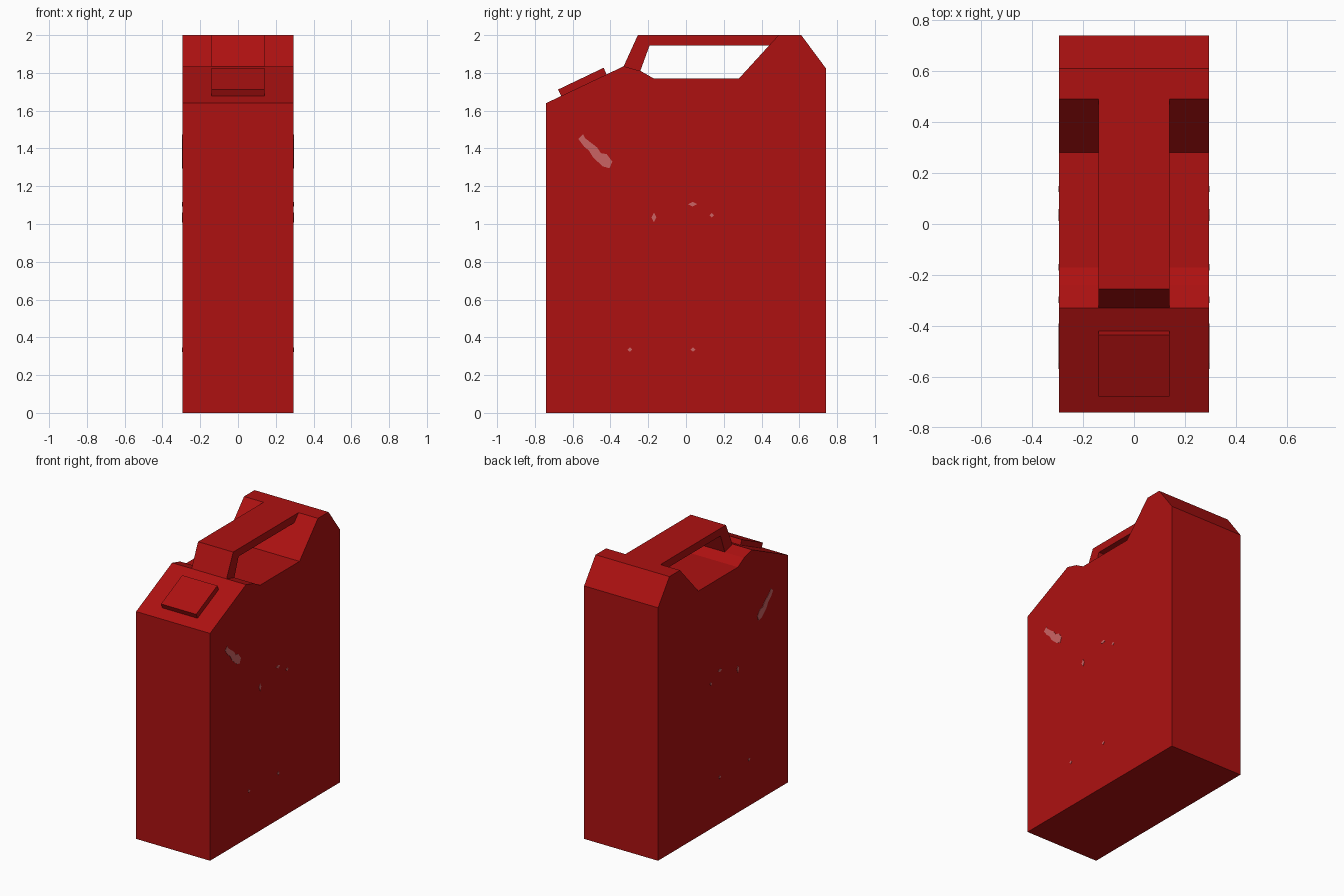
import bpy, bmesh

if "Cube" in bpy.data.objects:
    bpy.data.objects.remove(bpy.data.objects["Cube"])


def material(name, color):
    m = bpy.data.materials.new(name)
    m.diffuse_color = (*color, 1.0)
    m.use_nodes = True
    m.node_tree.nodes["Principled BSDF"].inputs["Base Color"].default_value = m.diffuse_color
    return m


red = material("red paint", (0.42, 0.0055, 0.0055))
worn = material("worn paint", (0.60, 0.125, 0.125))


def extrude_profile(name, profiles, spans, mat):
    """Extrude each (y, z) outline along x over each of the x spans."""
    bm = bmesh.new()
    for pts in profiles:
        for x0, x1 in spans:
            a = [bm.verts.new((x0, y, z)) for y, z in pts]
            b = [bm.verts.new((x1, y, z)) for y, z in pts]
            bm.faces.new(a)
            bm.faces.new(b[::-1])
            n = len(pts)
            for i in range(n):
                j = (i + 1) % n
                bm.faces.new((a[i], b[i], b[j], a[j]))
    bmesh.ops.recalc_face_normals(bm, faces=bm.faces[:])
    me = bpy.data.meshes.new(name)
    bm.to_mesh(me)
    bm.free()
    me.materials.append(mat)
    ob = bpy.data.objects.new(name, me)
    bpy.context.collection.objects.link(ob)
    return ob


W = 0.295   # half width of the can
H = 0.14    # half width of handle and cap

# Can body with the hollow under the handle
extrude_profile("can_body", [[
    (-0.74, 0), (0.74, 0), (0.74, 1.825), (0.61, 2.0), (0.49, 2.0),
    (0.28, 1.77), (-0.17, 1.77), (-0.24, 1.81), (-0.33, 1.835), (-0.74, 1.64),
]], [(-W, W)], red)

# Carrying handle
extrude_profile("handle", [[
    (-0.33, 1.835), (-0.255, 2.0), (0.49, 2.0), (0.44, 1.945),
    (-0.193, 1.945), (-0.242, 1.81),
]], [(-H, H)], red)

# Filler cap on the front slope
extrude_profile("filler_cap", [[
    (-0.66, 1.675), (-0.677, 1.712), (-0.436, 1.827), (-0.42, 1.79),
]], [(-H, H)], red)

# Worn paint patches on both sides
scratch = [(-0.57, 1.45), (-0.545, 1.475), (-0.535, 1.455), (-0.47, 1.405),
           (-0.45, 1.375), (-0.42, 1.37), (-0.39, 1.33), (-0.405, 1.295),
           (-0.44, 1.305), (-0.49, 1.35), (-0.515, 1.39), (-0.54, 1.41)]
chips = [(-0.17, 1.035, 0.013, 0.026), (0.035, 1.105, 0.024, 0.012),
         (0.137, 1.046, 0.012, 0.012), (-0.297, 0.335, 0.013, 0.012),
         (0.037, 0.335, 0.013, 0.012)]
diamonds = [[(y - a, z), (y, z - b), (y + a, z), (y, z + b)]
            for y, z, a, b in chips]
e = 0.002
extrude_profile("worn_patches", [scratch] + diamonds,
                [(W - e, W + e), (-W - e, -W + e)], worn)
